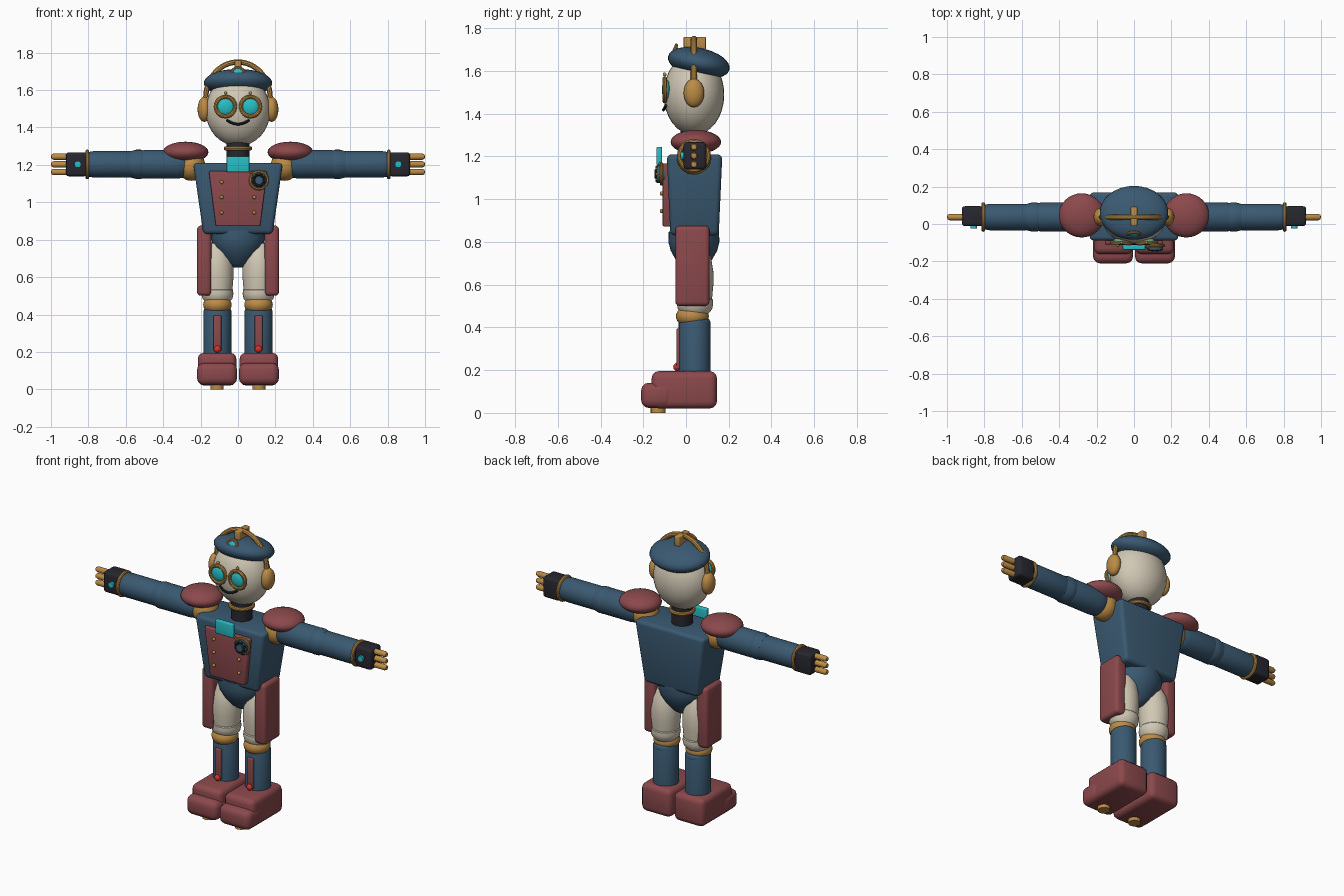
import bpy
import bmesh
from math import pi, sin, cos, radians
from mathutils import Euler, Matrix

cube = bpy.data.objects.get("Cube")
if cube:
    bpy.data.objects.remove(cube, do_unlink=True)


def material(name, rgb):
    m = bpy.data.materials.new(name)
    m.use_nodes = True
    m.diffuse_color = (*rgb, 1)
    m.node_tree.nodes["Principled BSDF"].inputs["Base Color"].default_value = (*rgb, 1)
    return m


BLUE = material("steel blue", (0.042, 0.1, 0.165))
MAROON = material("maroon", (0.26, 0.066, 0.072))
BEIGE = material("warm beige", (0.64, 0.58, 0.46))
GOLD = material("brass", (0.5, 0.26, 0.06))
CYAN = material("cyan", (0.02, 0.52, 0.56))
DARK = material("charcoal", (0.02, 0.02, 0.028))
RED = material("signal red", (0.7, 0.03, 0.02))
CY = 0.037  # depth of the body axis
FRONT = (pi / 2, 0, 0)  # turns local z towards the front


def place(name, mesh, mat, loc=(0, 0, 0), rot=(0, 0, 0)):
    mesh.materials.clear()
    mesh.materials.append(mat)
    for p in mesh.polygons:
        p.use_smooth = True
    mesh.set_sharp_from_angle(angle=radians(35))
    ob = bpy.data.objects.new(name, mesh)
    ob.location, ob.rotation_euler = loc, rot
    bpy.context.collection.objects.link(ob)
    return ob


def finish(name, bm, mat, loc=(0, 0, 0), rot=(0, 0, 0)):
    bmesh.ops.recalc_face_normals(bm, faces=bm.faces)
    mesh = bpy.data.meshes.new(name)
    bm.to_mesh(mesh)
    bm.free()
    return place(name, mesh, mat, loc, rot)


def ball(name, mat, loc, radii, rot=(0, 0, 0), seg=32):
    bm = bmesh.new()
    bmesh.ops.create_uvsphere(bm, u_segments=seg, v_segments=seg // 2, radius=1)
    bmesh.ops.scale(bm, vec=radii, verts=bm.verts)
    return finish(name, bm, mat, loc, rot)


def bead(name, mat, loc, r):
    return ball(name, mat, loc, (r, r, r), seg=12)


def block(name, mat, loc, size, bevel=0.01, taper=1.0, taper_y=1.0, steps=3):
    """Rounded box; taper scales the lower face."""
    bm = bmesh.new()
    bmesh.ops.create_cube(bm, size=1)
    bmesh.ops.scale(bm, vec=size, verts=bm.verts)
    for v in bm.verts:
        if v.co.z < 0:
            v.co.x *= taper
            v.co.y *= taper_y
    bmesh.ops.bevel(bm, geom=bm.edges[:], offset=bevel, segments=steps,
                    profile=0.5, affect='EDGES')
    return finish(name, bm, mat, loc, rot=(0, 0, 0))


def lathe(name, mat, profile, loc, rot=(0, 0, 0), closed=False, depth=1.0):
    """Spin (radius, height) points around local z."""
    bm = bmesh.new()
    vs = [bm.verts.new((r, 0, z)) for r, z in profile]
    es = [bm.edges.new(pair) for pair in zip(vs, vs[1:])]
    if closed:
        es.append(bm.edges.new((vs[-1], vs[0])))
    bmesh.ops.spin(bm, geom=vs + es, cent=(0, 0, 0), axis=(0, 0, 1),
                   angle=2 * pi, steps=36, use_merge=True)
    bmesh.ops.remove_doubles(bm, verts=bm.verts, dist=1e-5)
    bmesh.ops.scale(bm, vec=(1, depth, 1), verts=bm.verts)
    return finish(name, bm, mat, loc, rot)


def ring(name, mat, major, minor, loc, rot=(0, 0, 0)):
    prof = [(major + minor * cos(a * pi / 5), minor * sin(a * pi / 5)) for a in range(10)]
    return lathe(name, mat, prof, loc, rot, closed=True)


def disc(name, mat, r, h, loc, rot=(0, 0, 0)):
    return lathe(name, mat, [(0, -h / 2), (r, -h / 2), (r, h / 2), (0, h / 2)], loc, rot)


def tube(name, mat, points, r):
    cu = bpy.data.curves.new(name, 'CURVE')
    cu.dimensions = '3D'
    cu.bevel_depth, cu.bevel_resolution, cu.use_fill_caps = r, 3, True
    sp = cu.splines.new('POLY')
    sp.points.add(len(points) - 1)
    for p, co in zip(sp.points, points):
        p.co = (*co, 1)
    temp = bpy.data.objects.new(name, cu)
    mesh = bpy.data.meshes.new_from_object(temp)
    bpy.data.objects.remove(temp)
    bpy.data.curves.remove(cu)
    return place(name, mesh, mat)


# Head, beret and headband
ball("head", BEIGE, (0, CY, 1.49), (0.173, 0.142, 0.19))
ball("beret", BLUE, (0, 0.06, 1.638), (0.183, 0.147, 0.07), (radians(-12), 0, 0))
arc = [(0.172 * cos(a * pi / 28), CY, 1.56 + 0.19 * sin(a * pi / 28)) for a in range(29)]
tube("headband", GOLD, arc, 0.015)
block("headband_clip", GOLD, (0, 0.041, 1.73), (0.036, 0.104, 0.06), 0.005)
badge_tilt = (radians(72), 0, 0)
ring("beret_badge_rim", GOLD, 0.032, 0.008, (0, -0.055, 1.69), badge_tilt)
ball("beret_badge", CYAN, (0, -0.053, 1.69), (0.03, 0.03, 0.012), badge_tilt)

# Face
for s, side in ((1, "left"), (-1, "right")):
    ball(side + "_ear_cup", GOLD, (s * 0.18, CY, 1.497), (0.036, 0.048, 0.067))
    ring(side + "_goggle_rim", GOLD, 0.052, 0.011, (s * 0.067, -0.1, 1.512), FRONT)
    ball(side + "_lens", CYAN, (s * 0.067, -0.093, 1.512), (0.048, 0.02, 0.048))
    bead(side + "_goggle_bolt", GOLD, (s * 0.067, -0.1, 1.584), 0.009)
smile = [(0.06 * t / 6, -0.105 + 0.012 * (t / 6) ** 2, 1.418 + 0.022 * (t / 6) ** 2)
         for t in range(-6, 7)]
tube("smile", DARK, smile, 0.007)

# Neck and torso
disc("neck", DARK, 0.062, 0.14, (0, CY, 1.25))
ring("neck_collar", GOLD, 0.064, 0.012, (0, CY, 1.288))
block("torso", BLUE, (0, 0.04, 1.02), (0.48, 0.26, 0.38), 0.022, 0.77, 0.87)
block("chest_plate", MAROON, (0, -0.087, 1.02), (0.312, 0.044, 0.295), 0.006, 0.76)
block("chest_lamp", CYAN, (0, -0.125, 1.203), (0.122, 0.026, 0.084), 0.005)
for x in (-0.087, 0.087):
    for z in (0.945, 1.027, 1.108):
        bead("chest_rivet", GOLD, (x, -0.113, z), 0.01)

# Chest gauge
gx, gz = 0.112, 1.118
ring("gauge_rim", GOLD, 0.046, 0.008, (gx, -0.115, gz), FRONT)
disc("gauge_face", BLUE, 0.043, 0.04, (gx, -0.115, gz), FRONT)
ring("gauge_gear", DARK, 0.03, 0.007, (gx, -0.137, gz), FRONT)
disc("gauge_hub", BLUE, 0.022, 0.024, (gx, -0.136, gz), FRONT)
for i in range(8):
    a = i * pi / 4
    bead("gauge_stud", GOLD, (gx + 0.035 * cos(a), -0.138, gz + 0.035 * sin(a)), 0.005)
tube("gauge_lead", GOLD, [(0.05, -0.12, 1.175), (0.075, -0.125, 1.155), (0.1, -0.12, 1.14)], 0.006)

# Pelvis
lathe("pelvis", BLUE, [(0, 0.65), (0.03, 0.653), (0.06, 0.673), (0.1, 0.715),
                       (0.13, 0.76), (0.142, 0.8), (0.14, 0.85), (0, 0.85)],
      (0, CY, 0), depth=0.84)

# Arms and legs, mirrored
for s, side in ((1, "left"), (-1, "right")):
    out = (0, s * pi / 2, 0)
    arm = (0, CY, 1.203)
    ball(side + "_shoulder_joint", GOLD, (s * 0.25, CY, 1.195), (0.075, 0.08, 0.08))
    ball(side + "_shoulder_pad", MAROON, (s * 0.28, 0.046, 1.268), (0.122, 0.118, 0.056))
    lathe(side + "_upper_arm", BLUE, [(0, 0.27), (0.06, 0.27), (0.072, 0.29), (0.077, 0.33),
                                      (0.077, 0.5), (0.07, 0.525), (0, 0.525)], arm, out)
    lathe(side + "_elbow", BLUE, [(0, 0.49), (0.07, 0.495), (0.078, 0.52),
                                  (0.078, 0.545), (0.07, 0.575), (0, 0.58)], arm, out)
    lathe(side + "_forearm", BLUE, [(0, 0.55), (0.066, 0.56), (0.071, 0.58), (0.071, 0.77),
                                    (0.066, 0.8), (0, 0.8)], arm, out)
    ring(side + "_wrist_ring", GOLD, 0.068, 0.011, (s * 0.806, CY, 1.203), out)
    block(side + "_hand", DARK, (s * 0.863, CY + 0.005, 1.203), (0.115, 0.106, 0.128), 0.016)
    disc(side + "_hand_light", CYAN, 0.018, 0.022, (s * 0.857, -0.014, 1.203), FRONT)
    for dz in (-0.041, 0, 0.041):
        lathe(side + "_finger", GOLD, [(0, 0.89), (0.017, 0.89), (0.017, 0.985), (0.012, 0.997),
                                       (0, 1.0)], (0, CY, 1.203 + dz), out)

    # Leg
    x = s * 0.11
    block(side + "_hip_plate", MAROON, (s * 0.181, 0.03, 0.688), (0.076, 0.16, 0.375), 0.02)
    lathe(side + "_thigh", BEIGE, [(0, 0.455), (0.06, 0.462), (0.08, 0.485), (0.085, 0.51),
                                   (0.084, 0.53), (0.08, 0.535), (0.086, 0.6), (0.086, 0.66),
                                   (0.075, 0.73), (0.05, 0.78), (0, 0.79)], (x, 0.042, 0))
    ball(side + "_knee", GOLD, (x, 0.03, 0.452), (0.076, 0.077, 0.055))
    lathe(side + "_shin", BLUE, [(0, 0.17), (0.074, 0.17), (0.074, 0.42), (0.068, 0.435),
                                 (0, 0.44)], (x, 0.04, 0))
    ball(side + "_calf_cap", BLUE, (x, 0.052, 0.42), (0.066, 0.063, 0.04))
    block(side + "_shin_strip", MAROON, (x, -0.032, 0.3), (0.042, 0.026, 0.19), 0.006)
    bead(side + "_shin_light", RED, (x, -0.04, 0.215), 0.02)
    block(side + "_boot", MAROON, (s * 0.112, -0.008, 0.108), (0.206, 0.305, 0.174), 0.032)
    block(side + "_toe_cap", MAROON, (s * 0.112, -0.135, 0.082), (0.214, 0.15, 0.118), 0.036)
    disc(side + "_sole_stud", GOLD, 0.035, 0.03, (s * 0.112, -0.13, 0.015))
